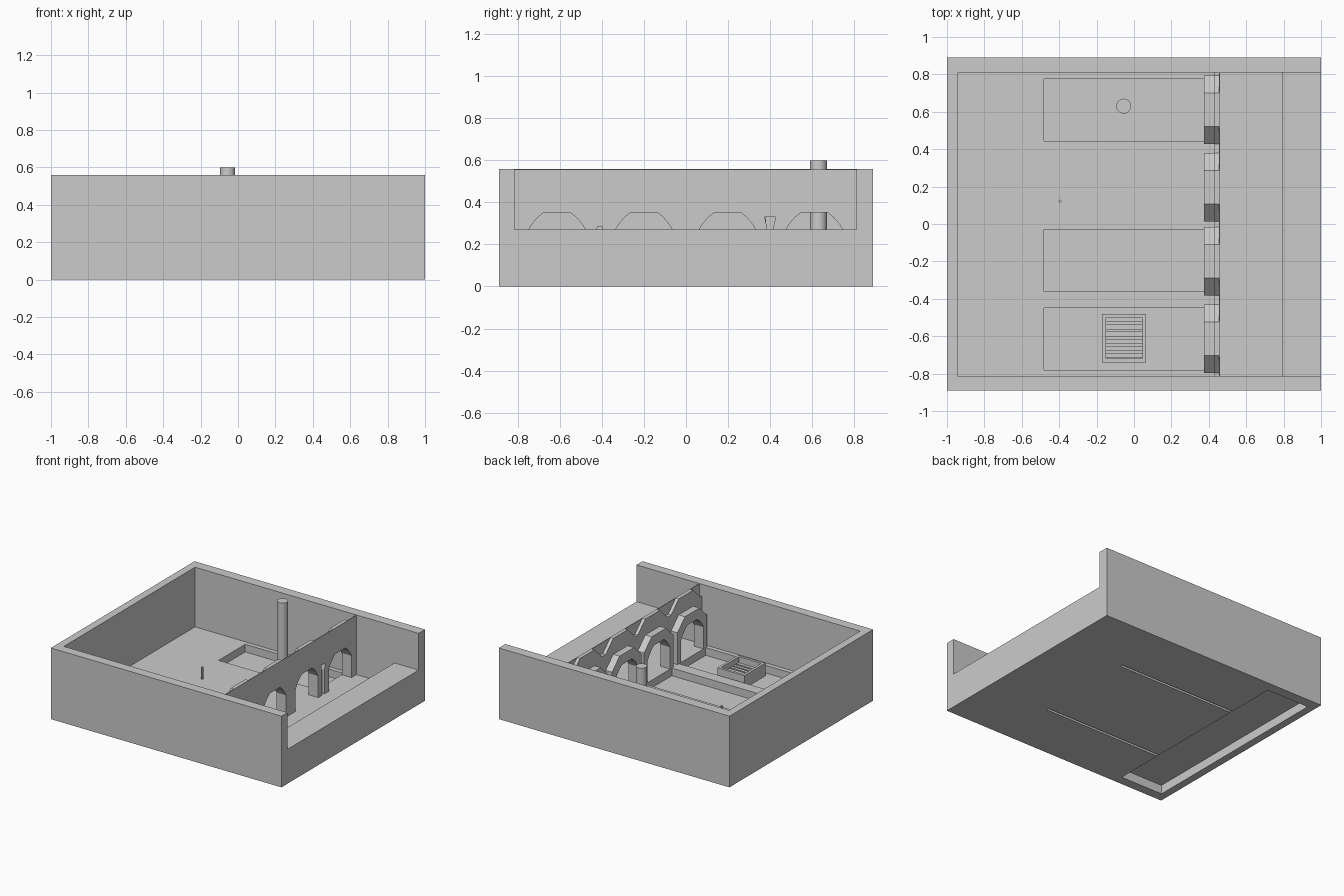
import bpy, bmesh

if "Cube" in bpy.data.objects:
    bpy.data.objects.remove(bpy.data.objects["Cube"])


def finish(name, bm):
    bmesh.ops.recalc_face_normals(bm, faces=bm.faces)
    me = bpy.data.meshes.new(name)
    bm.to_mesh(me)
    bm.free()
    ob = bpy.data.objects.new(name, me)
    bpy.context.collection.objects.link(ob)
    return ob


def boxes(name, items):
    """One object from boxes given as (x0, x1, y0, y1, z0, z1)."""
    bm = bmesh.new()
    for x0, x1, y0, y1, z0, z1 in items:
        vs = bmesh.ops.create_cube(bm, size=1)['verts']
        for v in vs:
            v.co.x = x1 if v.co.x > 0 else x0
            v.co.y = y1 if v.co.y > 0 else y0
            v.co.z = z1 if v.co.z > 0 else z0
    return finish(name, bm)


def prism(name, pts, x0, x1):
    """Profile in the YZ plane pushed along x."""
    bm = bmesh.new()
    f = bm.faces.new([bm.verts.new((x0, y, z)) for y, z in pts])
    ext = bmesh.ops.extrude_face_region(bm, geom=[f])['geom']
    for v in ext:
        if isinstance(v, bmesh.types.BMVert):
            v.co.x = x1
    return finish(name, bm)


def rod(name, x, y, r, z0, z1, sides):
    bpy.ops.mesh.primitive_cylinder_add(vertices=sides, radius=r, depth=z1 - z0,
                                        location=(x, y, (z0 + z1) / 2))
    ob = bpy.context.object
    ob.name = name
    bpy.ops.object.shade_smooth_by_angle()


FLOOR, PIT, TOP, Y = 0.09, 0.03, 0.555, 0.815

# outer walls: one C-shaped shell, open above the sill on the right
bm = bmesh.new()
outline = [(1, -.89), (1, -Y), (-.94, -Y), (-.94, .81), (1, .81), (1, .89), (-1, .89), (-1, -.89)]
f = bm.faces.new([bm.verts.new((x, y, 0)) for x, y in outline])
for v in bmesh.ops.extrude_face_region(bm, geom=[f])['geom']:
    if isinstance(v, bmesh.types.BMVert):
        v.co.z = .558
finish("outer_walls", bm)
boxes("right_sill", [(.79, 1, -Y, .81, 0, .27)])

# floor: slotted lower layer, upper layer with three basins
boxes("floor_lower", [(-.57, .46, -Y, -.42, 0, PIT), (-.57, .46, -.40, .395, 0, PIT),
                      (-.57, .46, .415, .81, 0, PIT), (.46, .79, -Y, .81, 0, PIT)])
boxes("floor_upper", [(-.94, -.57, -Y, .81, .07, FLOOR), (-.57, -.48, -Y, .81, PIT, FLOOR),
                      (.375, .79, -Y, .81, PIT, FLOOR)] +
      [(-.48, .375, a, b, PIT, FLOOR)
       for a, b in ((.775, .81), (-.03, .445), (-.45, -.36), (-Y, -.78))])

# arcade
centres = [-.613, -.2, .197, .61]
half = [(.14, FLOOR), (.14, .26), (.12, .295), (.09, .33), (.062, .352)]


def opening(c):
    return [(c - d, z) for d, z in half] + [(c + d, z) for d, z in reversed(half)]


def gap(c, w, z):
    return [(c - .014, FLOOR), (c - .014, .275), (c - w, z), (c + w, z), (c + .014, .275), (c + .014, FLOOR)]


notches = (opening(centres[0]) + gap(-.41, .01, .285) + opening(centres[1]) +
           opening(centres[2]) + gap(.4, .026, .33) + opening(centres[3]))
base = [(-Y, FLOOR)] + notches + [(.81, FLOOR)]
prism("arcade_panel", base + [(.81, TOP), (-Y, TOP)], .455, .46)

# stepped arch tops behind the panel
crest = []
for c in reversed(centres):
    crest += [(c + .183, .465), (c + .09, TOP), (c - .09, TOP), (c - .183, .465)]
prism("arcade_upper_tier", base + [(.81, .465)] + crest + [(-Y, .465)], .43, .455)

# arch surrounds
for i, c in enumerate(centres):
    prism(f"arch_surround_{i}", opening(c) + [(c + .183, FLOOR), (c + .183, .34), (c + .09, .43),
                                             (c - .09, .43), (c - .183, .34), (c - .183, FLOOR)], .375, .43)

# grate box in the front basin
boxes("grate_frame", [(-.17, -.15, -.74, -.48, PIT, .13), (.045, .065, -.74, -.48, PIT, .13),
                      (-.15, .045, -.74, -.72, PIT, .13), (-.15, .045, -.50, -.48, PIT, .13)])
boxes("grate_bars", [(-.15, .045, -.715 + i * .038, -.69 + i * .038, .07, .085) for i in range(6)])

# standing column and thin post
rod("column", -.055, .63, .04, PIT, .6, 32)
rod("thin_post", -.395, .122, .008, FLOOR, .185, 12)
